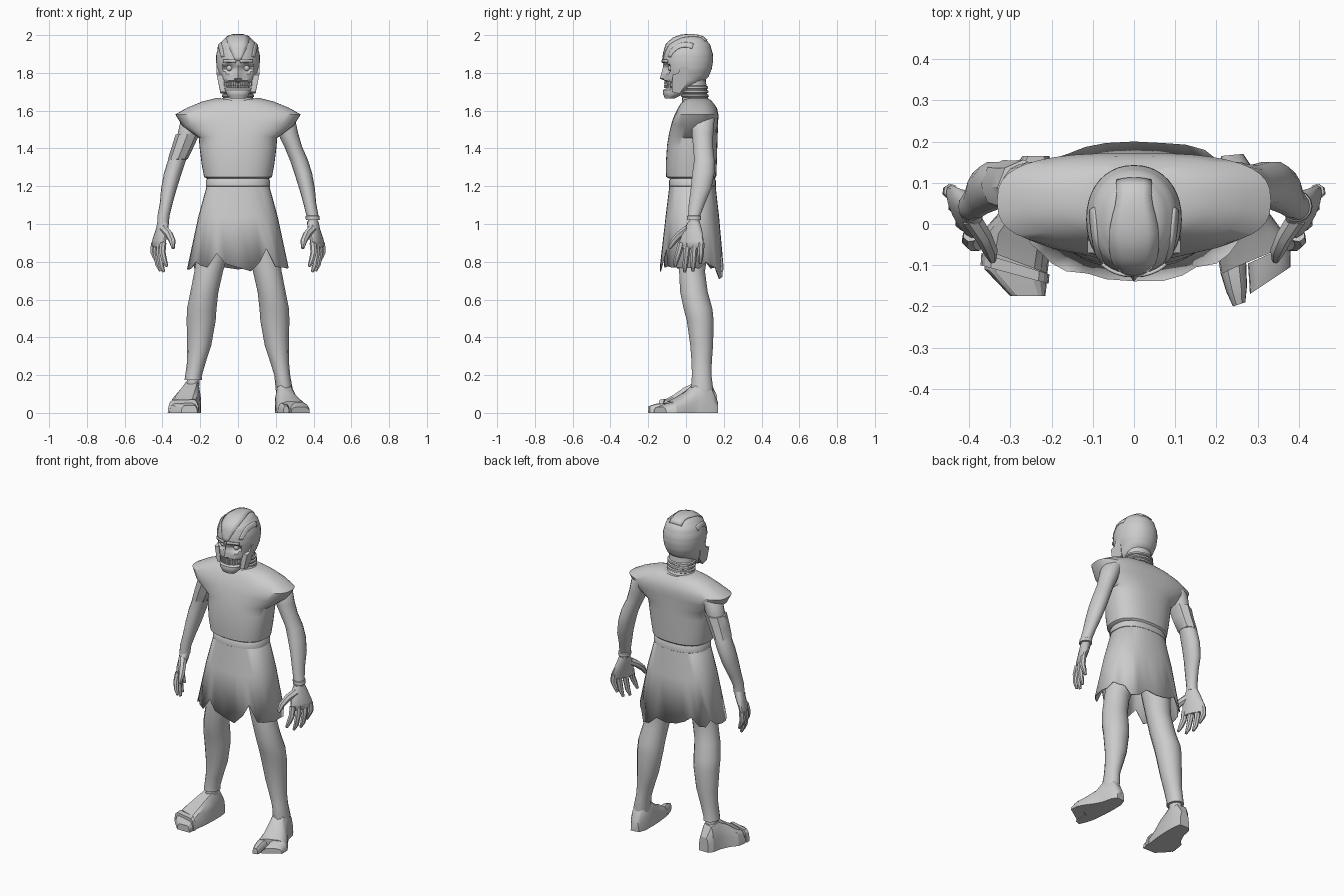
import bpy, bmesh, math
from mathutils import Vector
from mathutils.bvhtree import BVHTree


def finish(name, bm, angle=40, solid=0):
    bmesh.ops.recalc_face_normals(bm, faces=bm.faces)
    me = bpy.data.meshes.new(name)
    bm.to_mesh(me)
    bm.free()
    me.polygons.foreach_set("use_smooth", [True] * len(me.polygons))
    me.set_sharp_from_angle(angle=math.radians(angle))
    ob = bpy.data.objects.new(name, me)
    bpy.context.collection.objects.link(ob)
    if solid:
        m = ob.modifiers.new("thickness", 'SOLIDIFY')
        m.thickness = solid
    return ob


def ring(cx, cy, cz, rx, ry, n=16, yaw=0, p=2.0):
    """Horizontal superellipse, first point at -x, running over the front."""
    out = []
    for k in range(n):
        a = math.pi + 2 * math.pi * k / n
        c, s = math.cos(a), math.sin(a)
        x = math.copysign(abs(c) ** (2 / p), c) * rx
        y = math.copysign(abs(s) ** (2 / p), s) * ry
        out.append(Vector((cx + x * math.cos(yaw) - y * math.sin(yaw),
                           cy + x * math.sin(yaw) + y * math.cos(yaw), cz)))
    return out


def loft(bm, rings, cap0=True, cap1=True, side=1):
    vs = [[bm.verts.new((p[0] * side, p[1], p[2])) for p in r] for r in rings]
    n = len(vs[0])
    for a, b in zip(vs, vs[1:]):
        for i in range(n):
            bm.faces.new((a[i], a[(i + 1) % n], b[(i + 1) % n], b[i]))
    if cap0:
        bm.faces.new(vs[0])
    if cap1:
        bm.faces.new(vs[-1])


def limb(name, secs, side=1, n=14, yaw=0):
    bm = bmesh.new()
    loft(bm, [ring(*s, n=n, yaw=yaw) for s in secs], side=side)
    return finish(name, bm)


def tube(bm, pts, radii, side=1, n=7):
    pts = [Vector(p) for p in pts]
    rings = []
    for i, p in enumerate(pts):
        d = (pts[min(i + 1, len(pts) - 1)] - pts[max(i - 1, 0)]).normalized()
        u = d.cross(Vector((1, 0.3, 0))).normalized()
        w = d.cross(u)
        rings.append([p + (u * math.cos(t) + w * math.sin(t)) * radii[i]
                      for t in [2 * math.pi * k / n for k in range(n)]])
    loft(bm, rings, side=side)


def span(z, hw, y0, y1, n=32, p=2.4):
    return ring(0, (y0 + y1) / 2, z, hw, (y1 - y0) / 2, n, 0, p)


# Tunic top with flared cap sleeves: z centre, z side, half width, front, back, squareness
top = [(1.24, 1.24, .165, -.09, .15, 2.4), (1.25, 1.25, .18, -.105, .16, 2.4),
       (1.32, 1.32, .193, -.107, .163, 2.4), (1.42, 1.41, .204, -.1, .166, 2.4),
       (1.48, 1.455, .207, -.09, .168, 2.5), (1.54, 1.52, .295, -.075, .17, 2.8),
       (1.575, 1.58, .332, -.062, .172, 2.8), (1.61, 1.615, .27, -.045, .165, 2.6),
       (1.635, 1.648, .19, -.03, .15, 2.4), (1.655, 1.668, .11, -.012, .132, 2.2),
       (1.655, 1.665, .088, 0, .125, 2)]
bm = bmesh.new()
rings = []
for zc, zs, hw, y0, y1, p in top:
    r = span(0, hw, y0, y1, 40, p)
    for v in r:
        v.z = zc + (zs - zc) * (abs(v.x) / hw) ** 1.5
    rings.append(r)
loft(bm, rings)
finish("tunic_top", bm)

# Waist belt
bm = bmesh.new()
loft(bm, [span(1.195, .16, -.082, .152), span(1.2, .17, -.09, .158),
          span(1.228, .17, -.09, .158), span(1.245, .16, -.08, .15)])
finish("belt", bm)

# Skirt with a torn hem
hem = [.76, .76, .765, .80, .78, .77, .845, .79, .77, .75, .80, .87, .775, .77, .77, .765,
       .77, .765, .80, .78, .77, .71, .72, .77, .76, .77, .79, .82, .77, .765, .80, .77]
bm = bmesh.new()
rings = [span(1.21, .155, -.075, .145), span(1.2, .166, -.088, .157), span(1.04, .21, -.108, .175)]
low = span(0, .27, -.14, .2)
for v, h, u in zip(low, hem, rings[2]):
    t = (1.04 - h) / .28
    v.xy = u.xy.lerp(v.xy, t)
    v.z = h
loft(bm, rings + [low], True, False)
finish("torn_skirt", bm, 40, .006)

# Neck with ribbed collars
neck = [(1.6, .085, 0), (1.665, .082, 0)]
for i in range(3):
    z = 1.67 + i * .022
    neck += [(z, .078, 0), (z + .004, .086, 0), (z + .014, .086, 0), (z + .018, .078, 0)]
neck += [(1.80, .078, 0)]
limb("neck", [(0, .055 - (z - 1.6) * .1, z, r, r * .85) for z, r, _ in neck], n=20)

# Head: z, half width, front, back; then sockets, nose and mouth are pushed in or out
prof = [(2.0, .03, -.02, .06), (1.985, .068, -.065, .098), (1.95, .1, -.104, .128),
        (1.9, .115, -.118, .142), (1.86, .116, -.122, .143), (1.82, .112, -.116, .136),
        (1.78, .1, -.114, .12), (1.75, .094, -.116, .09), (1.72, .084, -.12, .04),
        (1.69, .066, -.122, -.01), (1.665, .042, -.112, -.06)]
rings = []
for a, b in zip(prof, prof[1:]):
    for k in range(3):
        rings.append(span(*[p + (q - p) * k / 3 for p, q in zip(a, b)], 40, 2.15))
rings.append(span(*prof[-1], 40, 2.15))
for v in [v for r in rings for v in r if v.y < -.03]:
    x = abs(v.x)
    e = ((x - .047) / .034) ** 2 + ((v.z - 1.825) / .025) ** 2
    if e < 1:
        v.y += .03 * (1 - e * e)
    if x < .022 and 1.765 < v.z < 1.845:
        v.y -= .026 * (1 - x / .022) * (1.845 - v.z) / .08
    if x < .07 and 1.718 < v.z < 1.757:
        v.y += .018
    if .06 < x and 1.68 < v.z < 1.76:
        v.x *= .93
bm = bmesh.new()
loft(bm, rings)
bm.normal_update()
bvh = BVHTree.FromBMesh(bm)
finish("head", bm, 35)


def plate(name, lateral, phi0, phi1, lift=.005, n=14, m=4):
    """Raised plate following the skull; lateral(u) gives its two edges."""
    c = Vector((0, .01, 1.86))
    bm = bmesh.new()
    g = []
    for i in range(n + 1):
        u = i / n
        f = math.radians(phi0 + (phi1 - phi0) * u)
        lo, hi = lateral(u)
        row = []
        for j in range(m + 1):
            d = Vector((lo + (hi - lo) * j / m, -math.cos(f), math.sin(f))).normalized()
            p = c + d * .3
            hit = bvh.ray_cast(p, -d)[0] or p
            row.append(bm.verts.new(hit + d * lift))
        g.append(row)
    for a, b in zip(g, g[1:]):
        for j in range(m):
            bm.faces.new((a[j], a[j + 1], b[j + 1], b[j]))
    finish(name, bm, 40, .008)


# Skull plates and brow
w = lambda u: .1 + .36 * math.sin(math.pi * min(u * 1.0, .82))
plate("crest_plate", lambda u: (-w(u), w(u)), 2, 132)
for s in (1, -1):
    plate("side_plate", lambda u: (s * (.68 + .3 * u), s * (.95 + .6 * u)), 14, 108, .004)
    plate("brow_ridge", lambda u: (s * .08, s * .72), -3, 5, .008, 2, 8)

# Eyes, jaw guards and teeth
for s in (1, -1):
    bm = bmesh.new()
    bmesh.ops.create_uvsphere(bm, u_segments=12, v_segments=8, radius=.016)
    bmesh.ops.translate(bm, verts=bm.verts, vec=(s * .045, -.08, 1.825))
    finish("eye", bm)
    guard = [(-.075, 1.70), (-.035, 1.69), (.0, 1.735), (.012, 1.83),
             (-.03, 1.835), (-.04, 1.80), (-.07, 1.79)]
    bm = bmesh.new()
    loft(bm, [[(x - (.02 if z < 1.75 else 0), y, z) for y, z in guard] for x in (.075, .108, .113)], side=s)
    finish("jaw_guard", bm, 30)
bm = bmesh.new()
for row in (1.729, 1.747):
    for k in range(-4, 5):
        a = k * .2
        bmesh.ops.create_cone(bm, cap_ends=True, segments=6, radius1=.0075, radius2=.0075, depth=.016)
        bmesh.ops.translate(bm, verts=bm.verts[-12:], vec=(.07 * math.sin(a), -.04 - .07 * math.cos(a), row))
finish("teeth", bm)

for s, tag in ((1, "left"), (-1, "right")):
    # Arm; the left one ends in a cut cuff above a thin wrist
    arm = [(.2, .09, 1.59, .05, .06), (.245, .09, 1.55, .058, .062), (.265, .088, 1.48, .054, .058),
           (.292, .09, 1.41, .047, .054), (.322, .097, 1.34, .048, .055), (.345, .092, 1.27, .047, .06),
           (.365, .08, 1.19, .042, .056), (.38, .058, 1.11, .034, .044), (.394, .043, 1.045, .032, .034)]
    if s > 0:
        arm += [(.394, .043, 1.042, .037, .038), (.396, .043, 1.022, .037, .038),
                (.396, .043, 1.02, .026, .028), (.397, .042, 1.0, .026, .028)]
    else:
        arm += [(.397, .04, 1.0, .03, .034)]
    limb(tag + "_arm", arm, s)
    # Hand
    limb(tag + "_palm", [(.396, .042, 1.012, .03, .032), (.402, .036, .97, .028, .052),
                         (.418, .03, .91, .024, .07), (.422, .03, .88, .019, .068),
                         (.418, .03, .868, .012, .06)], s, 14, -.45 )
    bm = bmesh.new()
    for x, y, dy, tip in ((.397, -.026, -.032, .775), (.413, .01, -.018, .746),
                          (.43, .046, -.01, .75), (.444, .08, -.004, .79)):
        tube(bm, [(x, y, .9), (x + .004, y + dy * .4, .85), (x - .006, y + dy * .8, tip + .035),
                  (x - .02, y + dy, tip)], (.018, .0175, .015, .008), s)
    tube(bm, [(.395, .015, .975), (.365, -.03, .945), (.348, -.065, .91), (.343, -.088, .872)],
         (.024, .021, .018, .009), s)
    finish(tag + "_fingers", bm)
    # Leg; the right one ends in a rim above the boot
    leg = [(.085, .045, 1.12, .08, .09), (.11, .045, .98, .09, .09), (.13, .04, .86, .085, .08),
           (.155, .032, .75, .076, .07), (.178, .042, .64, .074, .075), (.192, .064, .55, .078, .078),
           (.195, .075, .49, .077, .073), (.205, .083, .36, .064, .062), (.22, .083, .27, .05, .055)]
    if s > 0:
        leg += [(.234, .083, .2, .042, .053), (.244, .085, .13, .045, .06), (.246, .085, .06, .04, .05)]
    else:
        leg += [(.236, .083, .195, .044, .053), (.237, .083, .175, .046, .055),
                (.237, .083, .173, .034, .042), (.24, .083, .13, .034, .042)]
    limb(tag + "_leg", leg, s)


def foot_piece(name, secs, side, shoulder=.28, angle=40):
    """Sections: inner x, y, outer x, y, height; flat sole, domed top."""
    bm = bmesh.new()
    rings = []
    for ix, iy, ox, oy, h in secs:
        a, b = Vector((ix, iy, 0)), Vector((ox, oy, 0))
        rings.append([a.lerp(b, t) + Vector((0, 0, h * k)) for t, k in
                      ((0, 0), (.02, .5), (shoulder * .5, .85), (shoulder, 1), (1 - shoulder, .97),
                       (1 - shoulder * .4, .78), (.98, .45), (1, 0))])
    loft(bm, rings, side=side)
    finish(name, bm, angle)


# Bare left foot with a split big toe
foot_piece("bare_foot", [(.212, .165, .265, .17, .06), (.196, .12, .285, .14, .14),
                         (.195, .04, .3, .075, .165), (.198, -.02, .322, .035, .115),
                         (.203, -.075, .355, -.01, .082), (.21, -.12, .378, -.05, .06)], 1)
foot_piece("big_toe", [(.21, -.12, .272, -.094, .052), (.224, -.165, .274, -.15, .048),
                       (.24, -.2, .27, -.19, .036)], 1)
foot_piece("toes", [(.276, -.096, .378, -.05, .055), (.279, -.135, .38, -.08, .045),
                    (.281, -.17, .38, -.104, .032)], 1)

# Right boot with toe cap and strap
foot_piece("boot", [(.205, .165, .27, .165, .09), (.196, .12, .29, .14, .155),
                    (.195, .05, .3, .085, .165), (.198, -.02, .325, .03, .135),
                    (.205, -.08, .36, -.01, .095), (.21, -.12, .368, -.06, .072)], -1, .2, 25)
foot_piece("boot_toe_cap", [(.21, -.115, .365, -.06, .06), (.212, -.15, .362, -.11, .05),
                            (.215, -.175, .3, -.175, .04)], -1, .2, 25)
foot_piece("boot_strap", [(.205, -.122, .37, -.07, .074), (.207, -.145, .372, -.1, .07)], -1, .15, 25)

# Armoured band on the right upper arm
limb("arm_band", [(.268, .089, 1.475, .05, .055), (.268, .089, 1.473, .063, .067),
                  (.292, .09, 1.41, .058, .064), (.318, .095, 1.345, .053, .06),
                  (.32, .096, 1.34, .044, .05)], -1, 8)
